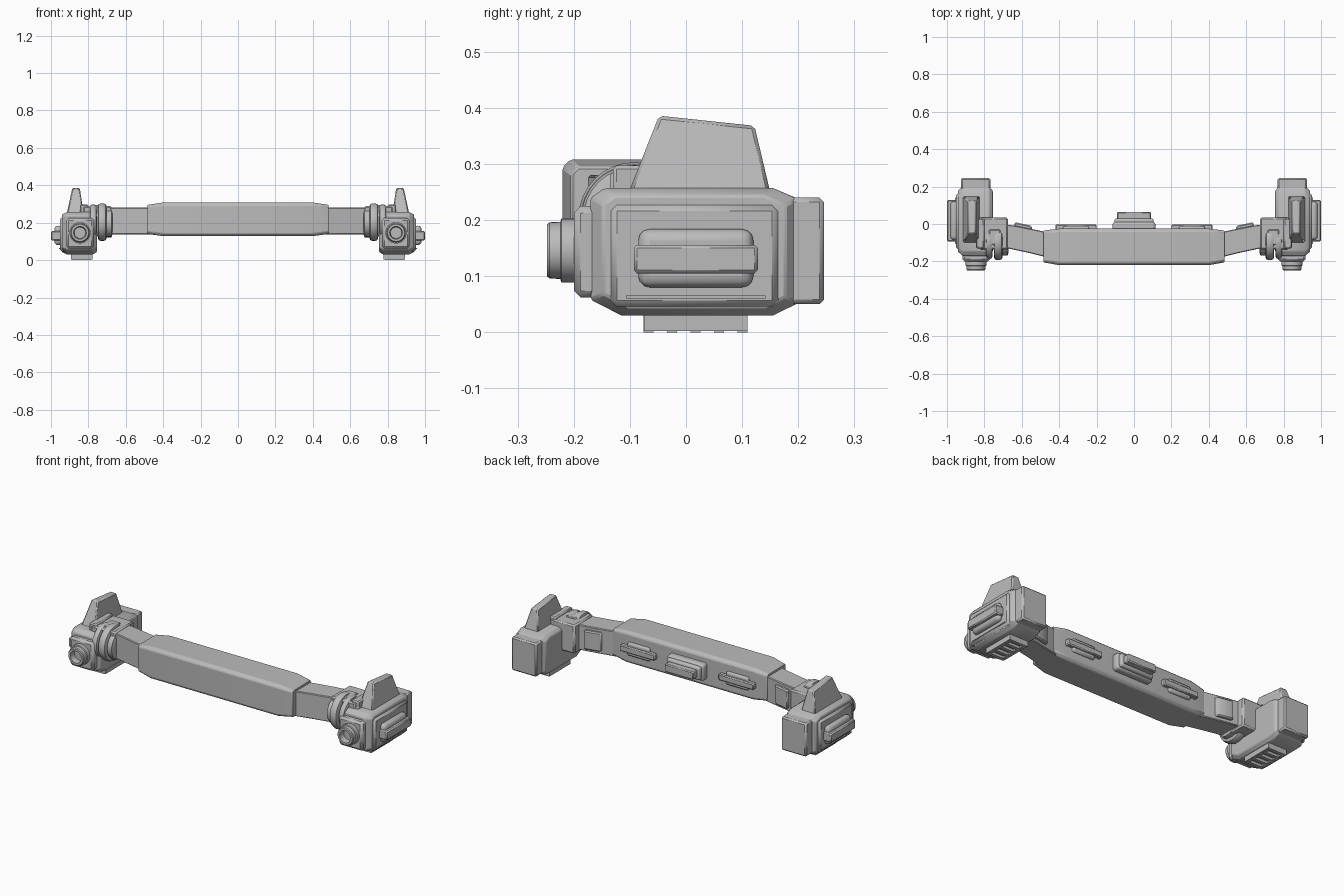
import bpy, bmesh, math
from mathutils import Vector

cube = bpy.data.objects.get("Cube")
if cube:
    bpy.data.objects.remove(cube, do_unlink=True)

grey = bpy.data.materials.new("plain grey")
grey.use_nodes = True
COLOUR = (0.5, 0.5, 0.5, 1)
grey.diffuse_color = COLOUR
grey.node_tree.nodes["Principled BSDF"].inputs["Base Color"].default_value = COLOUR


def finish(name, bm, bevel=0.0, segments=1, mirror=False):
    bmesh.ops.recalc_face_normals(bm, faces=bm.faces)
    mesh = bpy.data.meshes.new(name)
    bm.to_mesh(mesh)
    bm.free()
    mesh.materials.append(grey)
    obj = bpy.data.objects.new(name, mesh)
    bpy.context.collection.objects.link(obj)
    bpy.ops.object.select_all(action='DESELECT')
    obj.select_set(True)
    bpy.context.view_layer.objects.active = obj
    if bevel:
        mod = obj.modifiers.new("Bevel", 'BEVEL')
        mod.width, mod.segments, mod.limit_method = bevel, segments, 'ANGLE'
    if mirror:
        obj.modifiers.new("Mirror", 'MIRROR')
    bpy.ops.object.shade_smooth_by_angle(angle=math.radians(32))
    return obj


def loft(name, rings, **opts):
    """Join matching closed loops of points and cap both ends."""
    bm = bmesh.new()
    loops = [[bm.verts.new(p) for p in ring] for ring in rings]
    n = len(loops[0])
    for a, b in zip(loops, loops[1:]):
        for i in range(n):
            j = (i + 1) % n
            bm.faces.new((a[i], a[j], b[j], b[i]))
    bm.faces.new(loops[0])
    bm.faces.new(loops[-1])
    return finish(name, bm, **opts)


def box(name, x, y, z, **opts):
    rings = [[(i, y[0], z[0]), (i, y[1], z[0]), (i, y[1], z[1]), (i, y[0], z[1])] for i in x]
    return loft(name, rings, **opts)


def lathe(name, centre, axis, profile, sides=32, **opts):
    """Turn (distance along axis, radius) pairs about the x or y axis."""
    rings = []
    for d, r in profile:
        ring = []
        for i in range(sides):
            a = math.tau * i / sides
            u, v = r * math.cos(a), r * math.sin(a)
            ring.append(Vector(centre) + Vector((d, u, v) if axis == 'x' else (u, d, v)))
        rings.append(ring)
    return loft(name, rings, **opts)


def section(x, y0, y1, z0, z1, c):
    """Chamfered rectangle across the bar."""
    return [(x, y0, z0 + c), (x, y0 + c, z0), (x, y1 - c, z0), (x, y1, z0 + c),
            (x, y1, z1 - c), (x, y1 - c, z1), (x, y0 + c, z1), (x, y0, z1 - c)]


# Central bar with tapered ends
END = (-0.205, -0.035, 0.14, 0.295, 0.012)
MID = (-0.22, -0.025, 0.128, 0.308, 0.014)
loft("central_bar", [section(-0.485, *END), section(-0.4, *MID),
                     section(0.4, *MID), section(0.485, *END)], bevel=0.004)

# Clasp on the middle of the bar's back
box("centre_clasp_base", (-0.115, 0.115), (-0.04, 0.012), (0.17, 0.265), bevel=0.016, segments=3)
box("centre_clasp_step", (-0.105, 0.105), (0, 0.03), (0.18, 0.255), bevel=0.012, segments=3)
box("centre_clasp_bar", (-0.09, 0.09), (0.02, 0.065), (0.195, 0.24), bevel=0.005)

# Smaller clips on either side
box("side_clip_pad", (0.24, 0.38), (-0.04, -0.012), (0.18, 0.255), bevel=0.01, segments=2, mirror=True)
box("side_clip_bar", (0.2, 0.42), (-0.04, -0.002), (0.2, 0.235), bevel=0.005, mirror=True)

# Arms sweeping back from the bar
outline = [(0.46, -0.18), (0.56, -0.155), (0.7, -0.125), (0.7, 0.0), (0.62, -0.012), (0.54, -0.028), (0.46, -0.045)]
loft("arm", [[(x, y, z) for x, y in outline] for z in (0.137, 0.28)], bevel=0.004, mirror=True)
pad = [(0.545, -0.05), (0.64, -0.03), (0.64, 0.006), (0.63, 0.008), (0.555, -0.008), (0.545, -0.016)]
loft("arm_pad", [[(x, y, z) for x, y in pad] for z in (0.155, 0.262)], bevel=0.006, mirror=True)

# Hinge block and its round lugs
box("hinge_block", (0.675, 0.83), (-0.135, 0.035), (0.125, 0.288), bevel=0.008, mirror=True)
box("hinge_cap", (0.715, 0.775), (-0.11, -0.03), (0.28, 0.294), bevel=0.004, mirror=True)
box("hinge_tab", (0.8, 0.845), (-0.13, 0.03), (0.2, 0.297), bevel=0.006, mirror=True)


def lug(name, x, width, radius):
    h, b = width / 2, 0.014
    lathe(name, (x, -0.092, 0.203), 'x',
          [(-h, radius * 0.55), (-h, radius - b), (-h + b * 0.3, radius - b * 0.3), (-h + b, radius),
           (h - b, radius), (h - b * 0.3, radius - b * 0.3), (h, radius - b), (h, radius * 0.55)], mirror=True)


lug("inner_lug", 0.726, 0.046, 0.1)
lug("outer_lug", 0.774, 0.036, 0.095)
lathe("hinge_washer", (0.69, -0.09, 0.2), 'x', [(-0.02, 0.06), (-0.014, 0.078), (0.02, 0.078)], mirror=True)

# Pod body, shaped as a stretched octagon seen from the side
side = [(-0.17, 0.058), (-0.115, 0.03), (0.155, 0.03), (0.2, 0.052),
        (0.2, 0.238), (0.155, 0.257), (-0.145, 0.257), (-0.17, 0.24)]


def pod_ring(x, k):
    return [(x, 0.015 + (y - 0.015) * k, 0.144 + (z - 0.144) * k) for y, z in side]


loft("pod_body", [pod_ring(0.755, 0.88), pod_ring(0.775, 1), pod_ring(0.915, 1),
                  pod_ring(0.942, 0.88)], bevel=0.004, mirror=True)
box("pod_front", (0.77, 0.918), (-0.2, -0.15), (0.062, 0.225), bevel=0.012, mirror=True)
box("pod_rear", (0.768, 0.925), (0.17, 0.246), (0.05, 0.24), bevel=0.008, mirror=True)

# Outer side panel with grip
box("side_panel", (0.92, 0.953), (-0.135, 0.165), (0.045, 0.228), bevel=0.012, mirror=True)
box("side_panel_rib", (0.94, 0.957), (-0.107, 0.142), (0.06, 0.066), mirror=True)
box("grip_pad", (0.94, 0.982), (-0.085, 0.12), (0.08, 0.184), bevel=0.02, segments=3, mirror=True)
box("grip_bar", (0.945, 1.0), (-0.093, 0.128), (0.105, 0.156), bevel=0.006, mirror=True)

# Tapered fin on top of the pod
loft("fin", [[(0.825, -0.102, 0.25), (0.915, -0.102, 0.25), (0.915, 0.15, 0.25), (0.825, 0.15, 0.25)],
             [(0.846, -0.048, 0.386), (0.886, -0.048, 0.386), (0.886, 0.122, 0.368), (0.846, 0.122, 0.368)]],
     bevel=0.006, mirror=True)

# Hollow lens barrel
lathe("lens", (0.845, 0, 0.146), 'y',
      [(-0.16, 0.057), (-0.222, 0.057), (-0.224, 0.051), (-0.243, 0.05), (-0.248, 0.046),
       (-0.248, 0.034), (-0.215, 0.03)], mirror=True)

# Vent under the pod: recessed floor, rails and slats
box("vent_floor", (0.785, 0.888), (-0.07, 0.105), (0.014, 0.04), mirror=True)
for x in (0.788, 0.882):
    box("vent_rail", (x - 0.01, x + 0.01), (-0.075, 0.11), (0.002, 0.035), mirror=True)
for i in range(5):
    y = -0.067 + i * 0.042
    box("vent_slat", (0.785, 0.888), (y - 0.009, y + 0.009), (0, 0.035), mirror=True)
